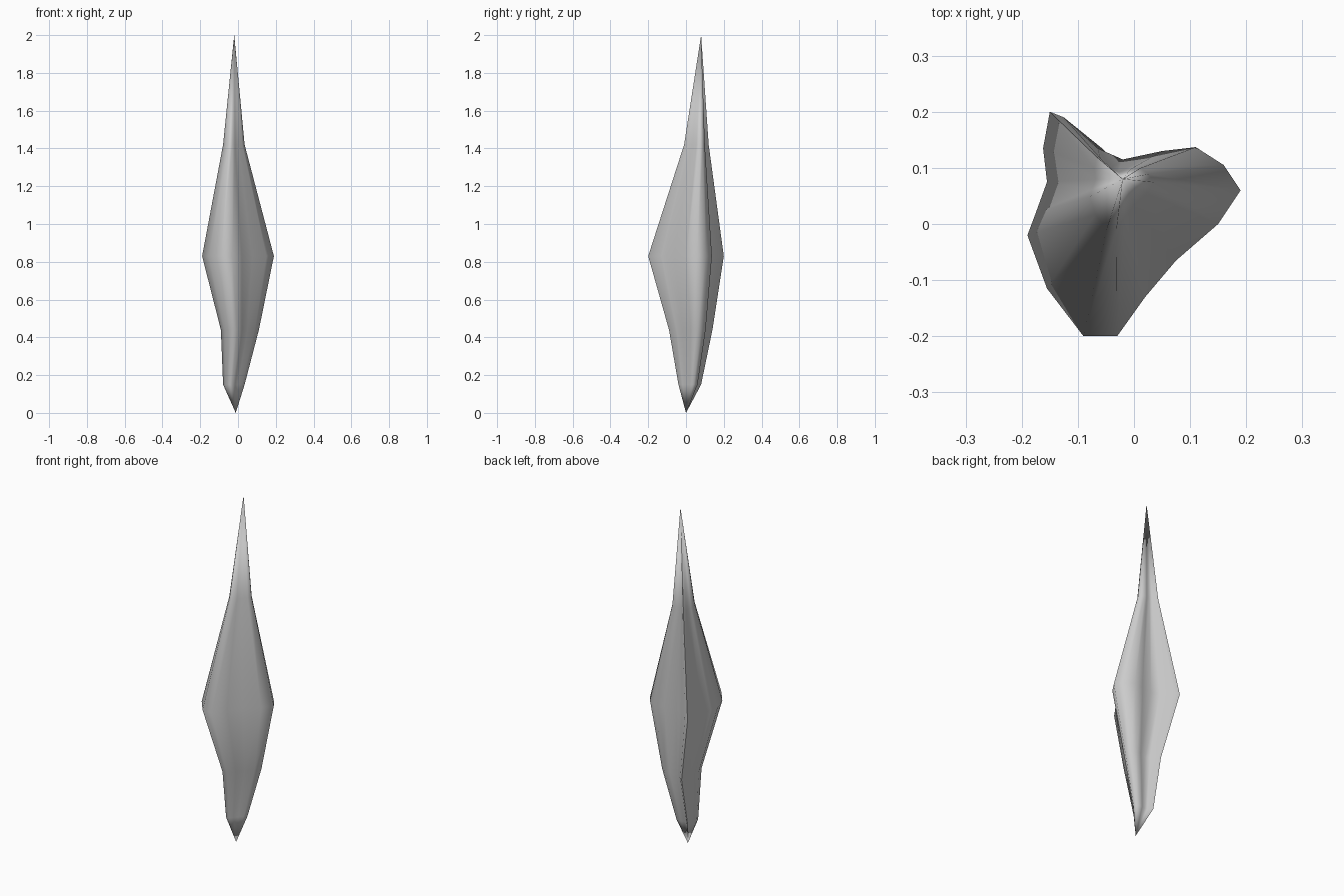
import bpy, bmesh, math

cube = bpy.data.objects.get("Cube")
if cube:
    bpy.data.objects.remove(cube, do_unlink=True)

# Grey stone material
grey = bpy.data.materials.new("stone_grey")
grey.use_nodes = True
colour = (0.6, 0.6, 0.6, 1)
grey.diffuse_color = colour
grey.node_tree.nodes["Principled BSDF"].inputs["Base Color"].default_value = colour

# Lobed cross-section at the widest level
section = [(-.15, .2), (-.162, .135), (-.155, .075), (-.175, .02), (-.19, -.02),
           (-.155, -.115), (-.09, -.2), (-.03, -.2), (.02, -.13), (.075, -.065),
           (.15, 0), (.19, .06), (.16, .105), (.11, .137), (.05, .13),
           (-.02, .115), (-.065, .135), (-.125, .19)]

# Levels: height, centre x, centre y, scale x, scale y
levels = [(.15, -.022, .02, .3, .3), (.44, .01, .025, .53, .575),
          (.83, 0, 0, 1, 1), (1.42, -.022, .055, .3, .325)]

# Loft the rings and close both ends in points
bm = bmesh.new()
rings = [[bm.verts.new((cx + sx * x, cy + sy * y, z)) for x, y in section]
         for z, cx, cy, sx, sy in levels]
bottom = bm.verts.new((-.012, 0, 0))
top = bm.verts.new((-.02, .08, 2))
n = len(section)
for i in range(n):
    j = (i + 1) % n
    for low, high in zip(rings, rings[1:]):
        bm.faces.new((low[i], low[j], high[j], high[i]))
    bm.faces.new((bottom, rings[0][j], rings[0][i]))
    bm.faces.new((top, rings[-1][i], rings[-1][j]))
bmesh.ops.recalc_face_normals(bm, faces=bm.faces)
mesh = bpy.data.meshes.new("spike")
bm.to_mesh(mesh)
bm.free()
mesh.materials.append(grey)

spike = bpy.data.objects.new("spike", mesh)
bpy.context.collection.objects.link(spike)
bpy.ops.object.select_all(action="DESELECT")
spike.select_set(True)
bpy.context.view_layer.objects.active = spike
bpy.ops.object.shade_smooth_by_angle(angle=math.radians(80))
